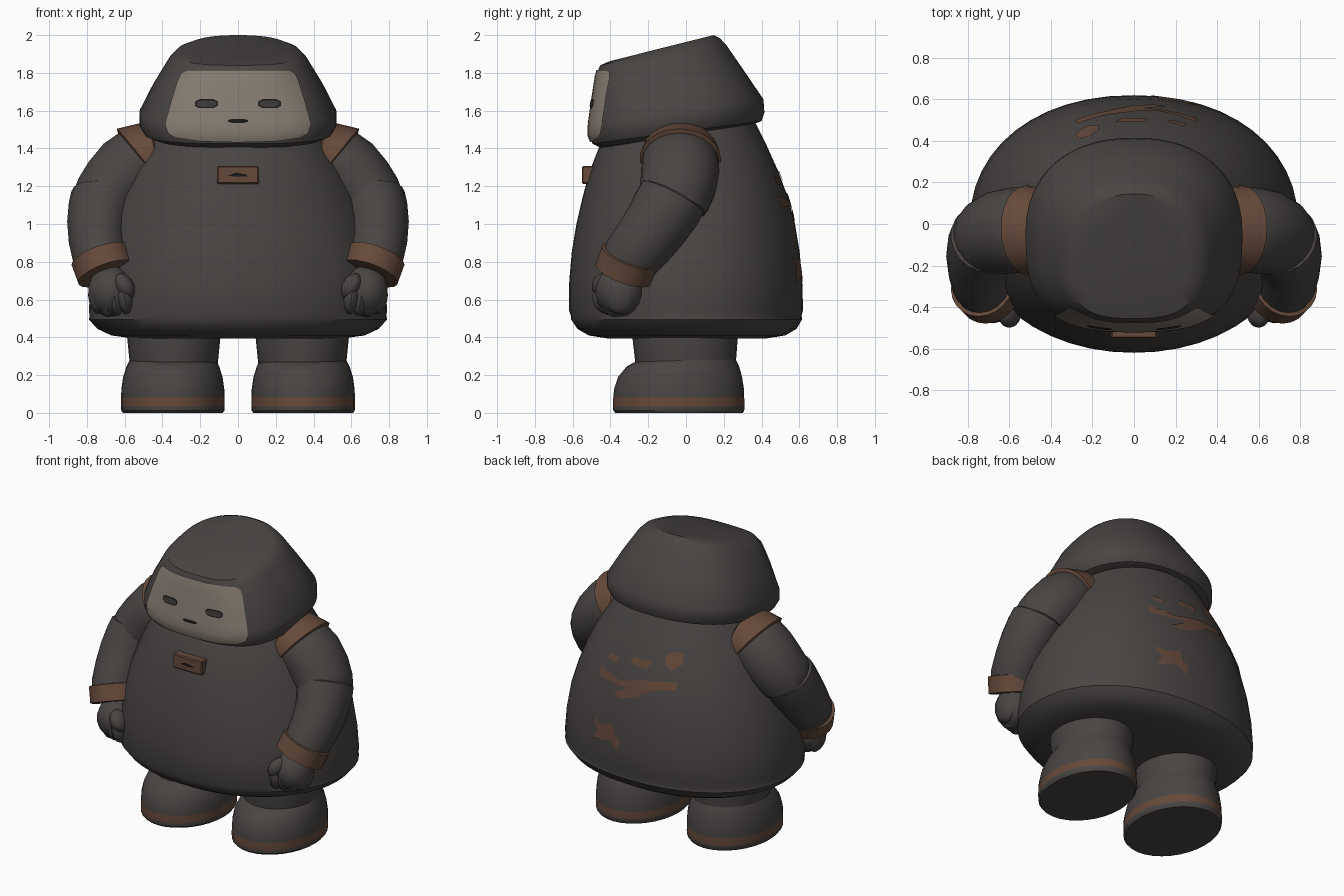
import bpy, bmesh, math
from mathutils import Vector, Matrix
from mathutils.bvhtree import BVHTree

if "Cube" in bpy.data.objects:
    bpy.data.objects.remove(bpy.data.objects["Cube"])


def material(name, rgb):
    m = bpy.data.materials.new(name)
    m.diffuse_color = (*rgb, 1)
    m.use_nodes = True
    m.node_tree.nodes["Principled BSDF"].inputs["Base Color"].default_value = m.diffuse_color
    return m


CHARCOAL = material("charcoal_cloth", (0.065, 0.059, 0.056))
BROWN = material("rust_brown", (0.13, 0.067, 0.042))
FACE = material("dusty_beige", (0.24, 0.205, 0.167))
DARK = material("dark_slit", (0.045, 0.041, 0.039))
BLACK = material("black_line", (0.008, 0.008, 0.008))


def finish(name, bm, mats, angle=35, recalc=True):
    if recalc:
        bmesh.ops.recalc_face_normals(bm, faces=bm.faces[:])
    me = bpy.data.meshes.new(name)
    bm.to_mesh(me)
    bm.free()
    ob = bpy.data.objects.new(name, me)
    bpy.context.collection.objects.link(ob)
    for m in mats:
        me.materials.append(m)
    bpy.ops.object.select_all(action='DESELECT')
    ob.select_set(True)
    bpy.context.view_layer.objects.active = ob
    bpy.ops.object.shade_smooth_by_angle(angle=math.radians(angle))
    return ob


def skin(bm, rings):
    """Bridge equal rings of points and cap both ends."""
    vs = [[bm.verts.new(p) for p in r] for r in rings]
    n = len(vs[0])
    for a, b in zip(vs, vs[1:]):
        for i in range(n):
            j = (i + 1) % n
            bm.faces.new((a[i], a[j], b[j], b[i]))
    bm.faces.new(vs[0])
    bm.faces.new(vs[-1])


def loft(name, rings, mats, cx=0.0, n=40, front=2.0, back=2.0, rule=None, angle=35):
    """Rings are (half width, front y, back y, front z, back z)."""
    pts = []
    for xh, yf, yb, zf, zb in rings:
        ring = []
        for i in range(n):
            a = 2 * math.pi * i / n
            c, s = math.cos(a), math.sin(a)
            p = front if s < 0 else back
            x = xh * math.copysign(abs(c) ** (2 / p), c)
            t = math.copysign(abs(s) ** (2 / p), s) * 0.5 + 0.5
            ring.append((cx + x, yf + (yb - yf) * t, zf + (zb - zf) * t))
        pts.append(ring)
    bm = bmesh.new()
    skin(bm, pts)
    if rule:
        for f in bm.faces:
            f.material_index = rule(f.calc_center_median())
    return finish(name, bm, mats, angle)


def tube(name, path, mat, side, n=20, ry=1.0, axes=None):
    """Path points are (x, y, z, radius); side flips x; axes override the ring tilt."""
    P = [Vector(p[:3]) for p in path]
    rings = []
    for k, p in enumerate(P):
        d = Vector(axes[k]) if axes else P[min(k + 1, len(P) - 1)] - P[max(k - 1, 0)]
        d.normalize()
        u = Vector((0, 1, 0))
        u = (u - d * u.dot(d)).normalized()
        w = d.cross(u)
        r = path[k][3]
        ring = [p + u * r * ry * math.cos(t) + w * r * math.sin(t)
                for t in (2 * math.pi * i / n for i in range(n))]
        rings.append([(q.x * side, q.y, q.z) for q in ring])
    bm = bmesh.new()
    skin(bm, rings)
    return finish(name, bm, [mat])


def band(name, center, axis, half, radius, mat, side, ry=1.0):
    c, d = Vector(center), Vector(axis).normalized()
    path = [(*(c + d * half * t), radius * r)
            for t, r in ((-1, 0.93), (-0.95, 1), (0.95, 1), (1, 0.93))]
    return tube(name, path, mat, side, 22, ry)


def plate(name, pts, target, mat, facing, offset=0.006, step=0.035):
    """Flat (x, z) outline wrapped on a surface seen from facing y."""
    me = target.data
    tree = BVHTree.FromPolygons([v.co for v in me.vertices],
                                [p.vertices[:] for p in me.polygons])
    bm = bmesh.new()
    bm.faces.new([bm.verts.new((x, 0, z)) for x, z in pts])
    for axis in (0, 2):
        lo, hi = min(v.co[axis] for v in bm.verts), max(v.co[axis] for v in bm.verts)
        no = Vector((1, 0, 0)) if axis == 0 else Vector((0, 0, 1))
        for k in range(1, int((hi - lo) / step) + 1):
            bmesh.ops.bisect_plane(bm, geom=bm.verts[:] + bm.edges[:] + bm.faces[:],
                                   plane_co=no * (lo + k * step), plane_no=no)
    bmesh.ops.triangulate(bm, faces=bm.faces[:])
    for v in bm.verts:
        hit, no, _, _ = tree.ray_cast(Vector((v.co.x, 3 * facing, v.co.z)),
                                      Vector((0, -facing, 0)))
        if hit:
            v.co = hit + Vector((0, facing * offset, 0))
    bm.normal_update()
    for f in bm.faces:
        if f.normal.y * facing < 0:
            f.normal_flip()
    return finish(name, bm, [mat], recalc=False)


def ball(bm, center, radii, tilt=0.0):
    m = (Matrix.Translation(center) @ Matrix.Rotation(tilt, 4, 'Y')
         @ Matrix.Diagonal((*radii, 1)))
    bmesh.ops.create_uvsphere(bm, u_segments=14, v_segments=9, radius=1, matrix=m)


def slit(cx, cz, w, h):
    """Slit outline with clipped ends."""
    return [(cx - w, cz - h * 0.5), (cx - w * 0.6, cz - h), (cx + w * 0.6, cz - h),
            (cx + w, cz - h * 0.5), (cx + w, cz + h * 0.5), (cx + w * 0.6, cz + h),
            (cx - w * 0.6, cz + h), (cx - w, cz + h * 0.5)]


# Bell-shaped coat with a rolled hem
coat = loft("coat", [(w, f, b, z, z) for w, f, b, z in (
    (0.56, -0.42, 0.43, 0.395), (0.67, -0.515, 0.525, 0.41), (0.745, -0.575, 0.585, 0.445),
    (0.79, -0.608, 0.615, 0.495), (0.785, -0.61, 0.612, 0.515), (0.79, -0.62, 0.62, 0.545),
    (0.777, -0.618, 0.615, 0.7), (0.748, -0.605, 0.602, 0.85), (0.70, -0.58, 0.577, 1.0),
    (0.645, -0.548, 0.54, 1.14), (0.58, -0.51, 0.488, 1.28), (0.49, -0.455, 0.425, 1.42),
    (0.4, -0.38, 0.36, 1.55))], [CHARCOAL], n=48, front=2.05, back=2.15)

# Tilted hood
hood = loft("hood", [
    (0.34, -0.38, 0.28, 1.405, 1.53), (0.44, -0.455, 0.36, 1.405, 1.53),
    (0.495, -0.495, 0.40, 1.425, 1.545), (0.522, -0.513, 0.415, 1.47, 1.59),
    (0.522, -0.511, 0.41, 1.53, 1.66), (0.45, -0.491, 0.315, 1.67, 1.80),
    (0.365, -0.471, 0.215, 1.80, 1.945), (0.325, -0.455, 0.178, 1.84, 1.985),
    (0.27, -0.40, 0.145, 1.863, 2.0)], [CHARCOAL], n=64, front=2.9, back=2.25)

# Face panel, eyes and mouth
half_face = [(0.0, 1.432), (0.2, 1.437), (0.33, 1.455), (0.37, 1.48), (0.387, 1.53),
             (0.36, 1.63), (0.32, 1.76), (0.30, 1.80), (0.27, 1.815)]
plate("face_panel", half_face + [(-x, z) for x, z in half_face[:0:-1]], hood, FACE, -1, 0.0095)
for s, side in ((1, "left"), (-1, "right")):
    plate(side + "_eye_outline", slit(s * 0.167, 1.637, 0.06, 0.024), hood, BLACK, -1, 0.0125)
    plate(side + "_eye", slit(s * 0.167, 1.637, 0.052, 0.017), hood, DARK, -1, 0.0155)
plate("mouth", slit(0, 1.546, 0.052, 0.01), hood, BLACK, -1, 0.0135)

# Chest badge with a dark clasp
bm = bmesh.new()
bmesh.ops.create_cube(bm, size=1, matrix=Matrix.Translation((0, -0.515, 1.26))
                      @ Matrix.Diagonal((0.22, 0.07, 0.095, 1)))
bmesh.ops.bevel(bm, geom=bm.edges[:], offset=0.006, segments=1, affect='EDGES')
badge = finish("chest_badge", bm, [BROWN])
plate("badge_clasp", [(-0.055, 1.255), (0, 1.25), (0.05, 1.253), (0.045, 1.262), (-0.01, 1.272)],
      badge, BLACK, -1, 0.004)

# Worn rust stains on the back of the coat
stains = [
    [(0.30, 1.15), (0.12, 1.12), (-0.05, 1.16), (-0.27, 1.19), (-0.28, 1.14), (-0.12, 1.11),
     (-0.02, 1.05), (0.10, 1.01), (0.16, 1.03), (0.05, 1.09), (0.30, 1.09)],
    [(-0.17, 1.28), (-0.22, 1.25), (-0.28, 1.29), (-0.27, 1.35), (-0.21, 1.36), (-0.17, 1.33)],
    [(0.07, 1.24), (-0.06, 1.23), (-0.09, 1.28), (0.05, 1.28)],
    [(0.25, 1.21), (0.18, 1.21), (0.16, 1.24), (0.24, 1.25)],
    [(0.32, 0.82), (0.21, 0.81), (0.13, 0.84), (0.12, 0.78), (0.07, 0.74), (0.09, 0.67),
     (0.16, 0.72), (0.22, 0.71), (0.30, 0.69), (0.26, 0.76)],
]
for i, pts in enumerate(stains):
    plate("back_stain_%d" % (i + 1), pts, coat, BROWN, 1)

for s, side in ((1, "left"), (-1, "right")):
    # Arm in two overlapping sleeves
    tube(side + "_upper_sleeve", [
        (0.42, -0.03, 1.39, 0.15), (0.50, -0.03, 1.345, 0.187), (0.58, -0.03, 1.285, 0.192),
        (0.645, -0.04, 1.21, 0.188), (0.695, -0.06, 1.145, 0.178), (0.71, -0.075, 1.11, 0.172),
        (0.715, -0.08, 1.085, 0.15)], CHARCOAL, s, ry=1.08)
    tube(side + "_lower_sleeve", [
        (0.708, -0.055, 1.175, 0.13), (0.713, -0.07, 1.14, 0.172), (0.727, -0.105, 1.08, 0.172),
        (0.742, -0.155, 1.0, 0.163), (0.742, -0.22, 0.91, 0.154), (0.73, -0.285, 0.83, 0.146),
        (0.71, -0.33, 0.75, 0.13)], CHARCOAL, s, ry=1.07)
    # Wedge-shaped shoulder strap
    inner, outer = (0.98, -0.03, -0.2), (0.78, -0.03, -0.62)
    tube(side + "_shoulder_strap", [
        (0.43, -0.03, 1.352, 0.185), (0.44, -0.03, 1.35, 0.198),
        (0.515, -0.03, 1.345, 0.203), (0.521, -0.03, 1.34, 0.187)],
        BROWN, s, 24, 1.06, (inner, inner, outer, outer))
    band(side + "_cuff", (0.714, -0.312, 0.785), (-0.33, -0.33, -0.9), 0.056, 0.159, BROWN, s)
    # Fist with curled fingers and thumb
    bm = bmesh.new()
    ball(bm, (s * 0.675, -0.35, 0.645), (0.122, 0.13, 0.135))
    for k in range(4):
        ball(bm, (s * (0.60 + 0.05 * k), -0.415 + 0.022 * k, 0.61 - 0.008 * (k % 3)),
             (0.043, 0.08, 0.088), s * 0.15)
    ball(bm, (s * 0.60, -0.43, 0.67), (0.05, 0.07, 0.075), s * 0.5)
    finish(side + "_fist", bm, [CHARCOAL])
    # Trouser leg and boot with a brown sole band
    loft(side + "_leg", [(w, f, b, z, z) for w, f, b, z in (
        (0.225, -0.26, 0.26, 0.2), (0.235, -0.27, 0.265, 0.28),
        (0.248, -0.285, 0.275, 0.41), (0.24, -0.28, 0.27, 0.5))],
        [CHARCOAL], cx=s * 0.34, n=28)
    loft(side + "_boot", [(w, f, b, zf, zb) for w, f, b, zf, zb in (
        (0.264, -0.374, 0.30, 0.0, 0.0), (0.273, -0.385, 0.308, 0.012, 0.012),
        (0.274, -0.386, 0.31, 0.035, 0.035), (0.274, -0.385, 0.308, 0.085, 0.085),
        (0.272, -0.38, 0.306, 0.13, 0.13), (0.263, -0.36, 0.297, 0.19, 0.19),
        (0.245, -0.315, 0.28, 0.245, 0.25), (0.23, -0.27, 0.262, 0.27, 0.285))],
        [CHARCOAL, BROWN], cx=s * 0.345, n=32,
        rule=lambda c: int(0.036 < c.z < 0.085))
